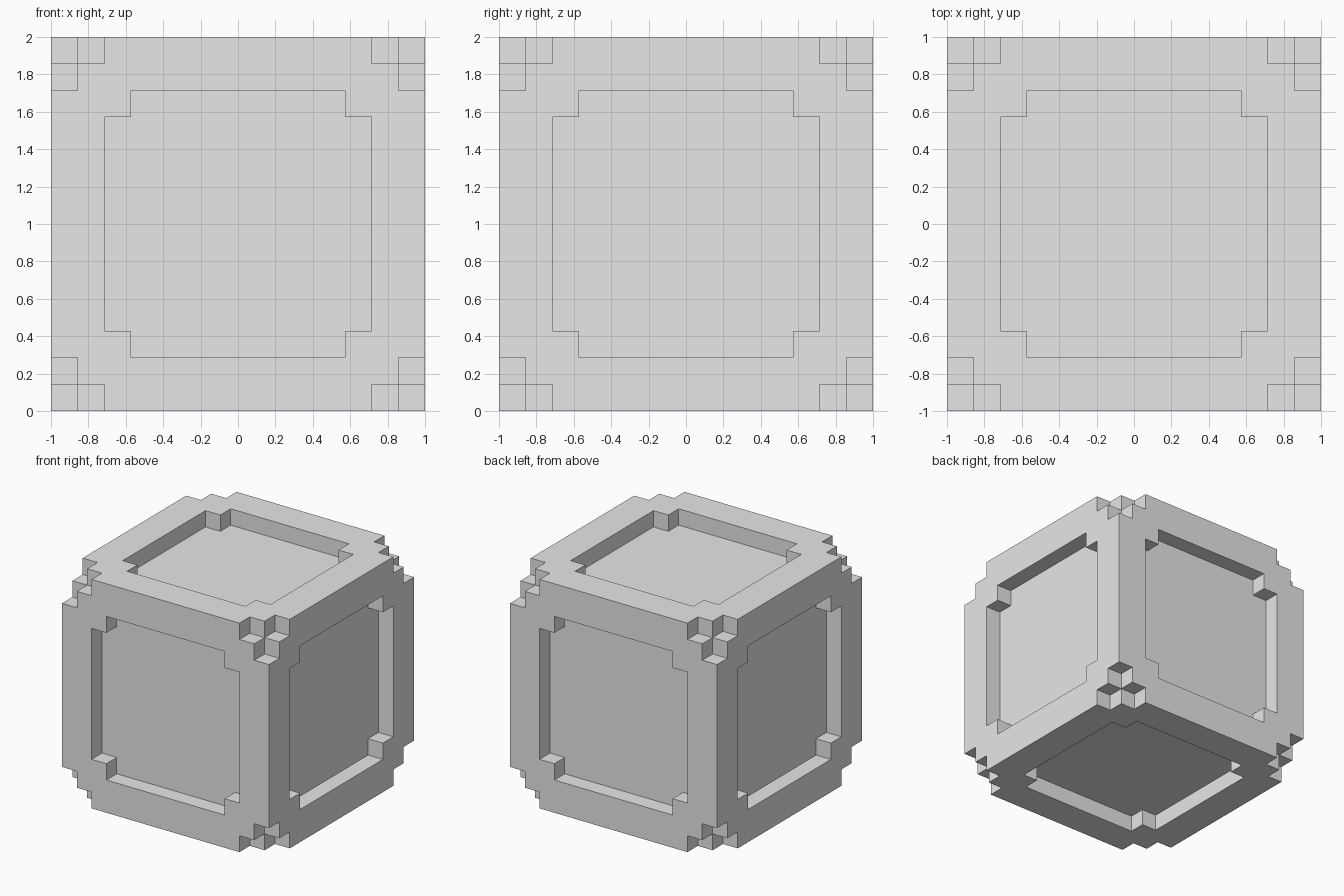
import bpy
import bmesh
from mathutils import Vector

cube = bpy.data.objects.get("Cube")
if cube:
    bpy.data.objects.remove(cube, do_unlink=True)

# One grey for the whole block
grey = bpy.data.materials.new("light_grey")
grey.use_nodes = True
colour = (0.8, 0.8, 0.8, 1)
grey.diffuse_color = colour
grey.node_tree.nodes["Principled BSDF"].inputs["Base Color"].default_value = colour

# Grid planes along every axis, in steps of a seventh
CUTS = [s / 7 for s in (-7, -6, -5, -4, 4, 5, 6, 7)]
N = len(CUTS) - 1


def solid(cell):
    """True where the block is filled."""
    if min(cell) < 0 or max(cell) >= N:
        return False
    depth = sorted(min(i, N - 1 - i) for i in cell)
    corner_notch = sum(depth) <= 1
    recess = depth[0] == 0 and depth[1] + depth[2] >= 5
    return not (corner_notch or recess)


bm = bmesh.new()
corners = {}


def vert(index):
    if index not in corners:
        co = Vector([CUTS[i] for i in index]) + Vector((0, 0, 1))
        corners[index] = bm.verts.new(co)
    return corners[index]


# Frame, notched corners and recessed panels: a face wherever filled meets empty
cells = [(i, j, k) for i in range(N) for j in range(N) for k in range(N)]
for cell in filter(solid, cells):
    for axis in range(3):
        u, v = (axis + 1) % 3, (axis + 2) % 3
        for side in (0, 1):
            neighbour = list(cell)
            neighbour[axis] += 2 * side - 1
            if solid(neighbour):
                continue
            loop = []
            for du, dv in ((0, 0), (1, 0), (1, 1), (0, 1)):
                p = list(cell)
                p[axis] += side
                p[u] += du
                p[v] += dv
                loop.append(vert(tuple(p)))
            bm.faces.new(loop if side else loop[::-1])

mesh = bpy.data.meshes.new("recessed_block")
bm.to_mesh(mesh)
bm.free()
mesh.materials.append(grey)
block = bpy.data.objects.new("recessed_block", mesh)
bpy.context.collection.objects.link(block)
